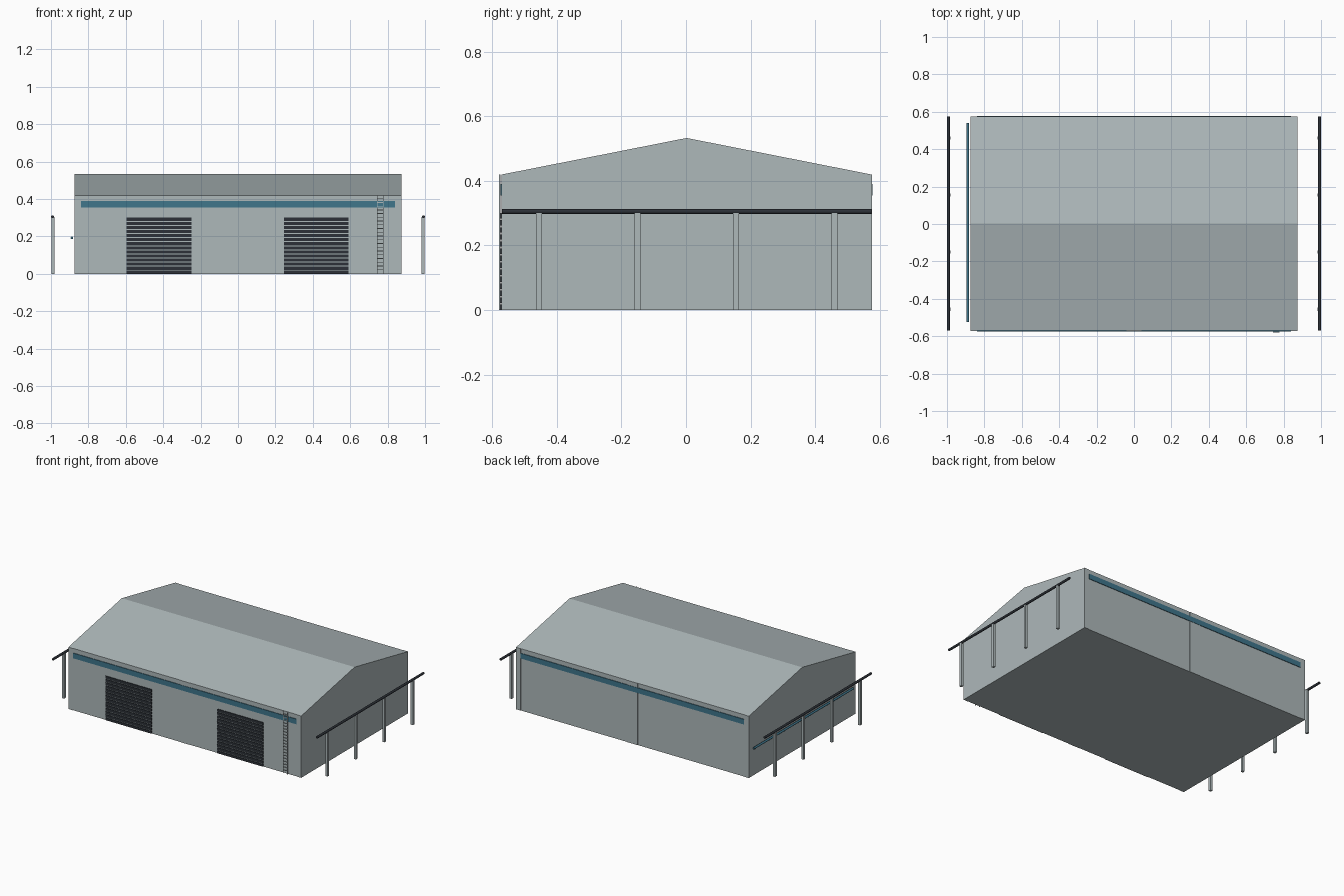
import bpy
import bmesh
from mathutils import Matrix, Vector

old = bpy.data.objects.get("Cube")
if old:
    bpy.data.objects.remove(old, do_unlink=True)


def material(name, rgb):
    m = bpy.data.materials.new(name)
    m.use_nodes = True
    m.diffuse_color = (*rgb, 1)
    m.node_tree.nodes["Principled BSDF"].inputs["Base Color"].default_value = (*rgb, 1)
    return m


GREY = material("pale_grey_cladding", (0.42, 0.48, 0.49))
BLUE = material("teal_blue_trim", (0.05, 0.18, 0.26))
DARK = material("charcoal_metal", (0.025, 0.03, 0.038))


def finish(name, bm, mat):
    bmesh.ops.recalc_face_normals(bm, faces=bm.faces)
    mesh = bpy.data.meshes.new(name)
    bm.to_mesh(mesh)
    bm.free()
    mesh.materials.append(mat)
    obj = bpy.data.objects.new(name, mesh)
    bpy.context.collection.objects.link(obj)
    return obj


def boxes(name, spans, mat):
    """One object from boxes given as (x range, y range, z range)."""
    bm = bmesh.new()
    for span in spans:
        lo, hi = (Vector(c) for c in zip(*span))
        size = Matrix.Diagonal((*(hi - lo), 1))
        bmesh.ops.create_cube(bm, size=1, matrix=Matrix.Translation((lo + hi) / 2) @ size)
    return finish(name, bm, mat)


def pipe(name, x, z, y0, y1, radius, mat):
    """Round rail running along y."""
    bm = bmesh.new()
    place = Matrix.Translation((x, (y0 + y1) / 2, z)) @ Matrix.Rotation(1.570796, 4, "X")
    bmesh.ops.create_cone(bm, cap_ends=True, segments=12, radius1=radius,
                          radius2=radius, depth=y1 - y0, matrix=place)
    obj = finish(name, bm, mat)
    for p in obj.data.polygons:
        p.use_smooth = len(p.vertices) == 4


W = 0.875
FRONT, BACK = -0.57, 0.574
EAVE, RIDGE = 0.42, 0.533

# Gabled hall: one profile extruded along x
bm = bmesh.new()
profile = [(FRONT, 0), (BACK, 0), (BACK, EAVE), (0.002, RIDGE), (FRONT, EAVE)]
gable = bm.faces.new([bm.verts.new((-W, y, z)) for y, z in profile])
side = bmesh.ops.extrude_face_region(bm, geom=[gable])
bmesh.ops.translate(bm, vec=(2 * W, 0, 0),
                    verts=[v for v in side["geom"] if isinstance(v, bmesh.types.BMVert)])
finish("hall", bm, GREY)

# Shallow pilasters and blue eaves bands on both long walls
for label, a, b in (("front", FRONT - 0.002, FRONT), ("back", BACK, BACK + 0.002)):
    strips = [(-W, -0.84), (-0.04, 0.04), (0.84, W)]
    boxes(label + "_pilasters", [(s, (a, b), (0, EAVE)) for s in strips], GREY)
for label, a, b in (("front", FRONT - 0.004, FRONT), ("back", BACK, BACK + 0.004)):
    boxes(label + "_band", [((-0.84, 0.84), (a, b), (0.355, 0.39))], BLUE)

# Roller doors made of horizontal slats
SLATS = 14
pitch = 0.305 / SLATS
for label, x in (("right", -0.422), ("left", 0.418)):
    boxes(label + "_roller_door",
          [((x - 0.173, x + 0.173), (FRONT - 0.004, FRONT),
            (i * pitch, (i + 0.77) * pitch)) for i in range(SLATS)], DARK)

# Wall ladder
parts = [((x - 0.002, x + 0.002), (-0.579, -0.575), (0, EAVE)) for x in (0.744, 0.776)]
parts += [((0.744, 0.776), (-0.579, -0.576), (z * 0.02, z * 0.02 + 0.004)) for z in range(1, 21)]
boxes("ladder", parts, GREY)

# Overhead rails on posts beside each gable
for label, s in (("right", -1), ("left", 1)):
    x = s * 0.99
    boxes(label + "_rail_posts",
          [((x - 0.008, x + 0.008), (y - 0.009, y + 0.009), (0, 0.303))
           for y in (-0.455, -0.15, 0.155, 0.46)], GREY)
    pipe(label + "_overhead_rail", s * 0.992, 0.305, FRONT, BACK, 0.008, DARK)

# Blue service pipe along the right gable
pipe("service_pipe", -0.888, 0.192, -0.525, 0.54, 0.007, BLUE)
